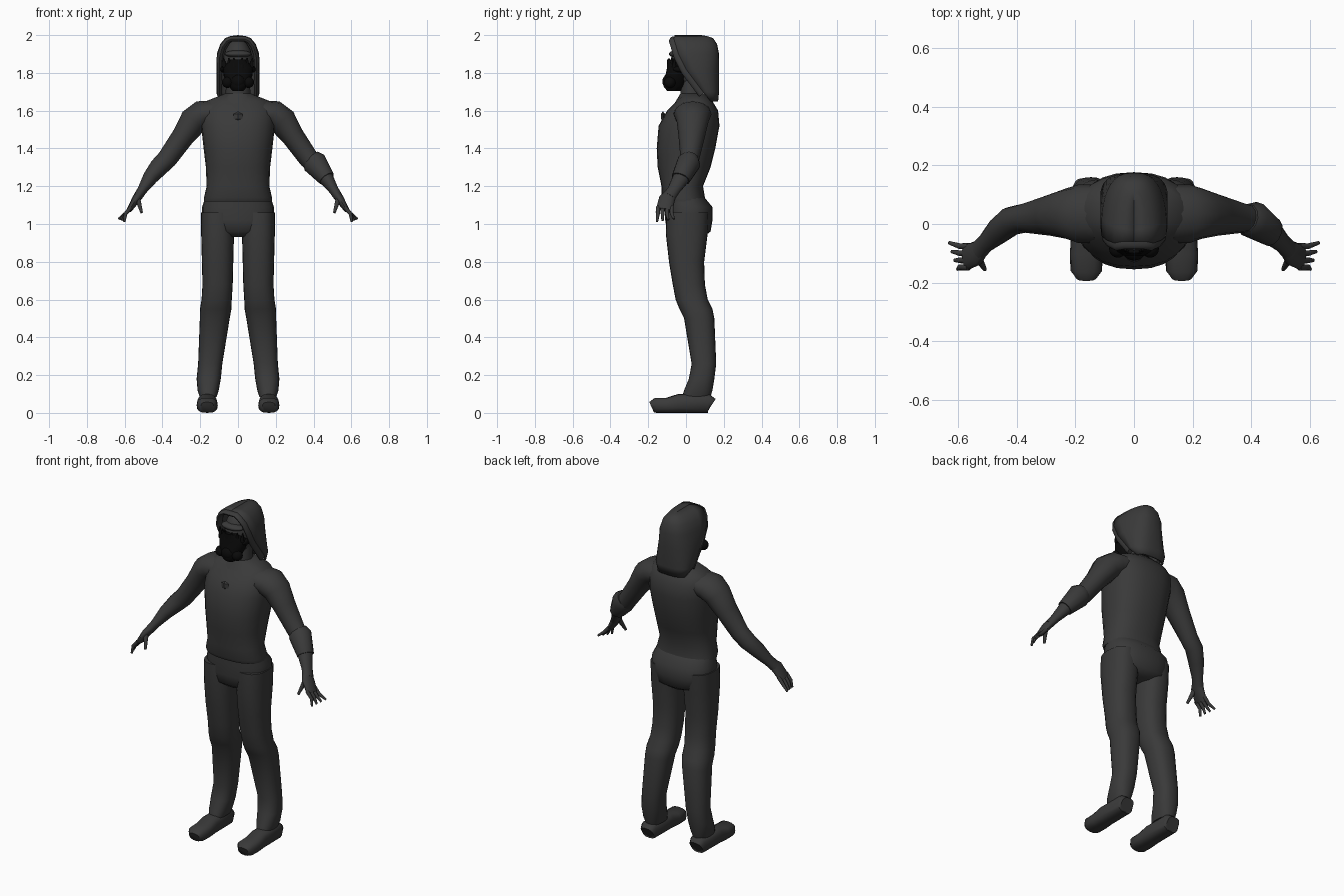
import bpy, math
from mathutils import Vector

cube = bpy.data.objects.get("Cube")
if cube:
    bpy.data.objects.remove(cube, do_unlink=True)


def material(name, value):
    mat = bpy.data.materials.new(name)
    mat.use_nodes = True
    colour = (value, value, value, 1)
    mat.diffuse_color = colour
    mat.node_tree.nodes["Principled BSDF"].inputs["Base Color"].default_value = colour
    return mat


CLOTH = material("charcoal cloth", .042)
BLACK = material("mask black", .003)


def skin(name, rows, mat=CLOTH, closed=True):
    """Join rows of points into a surface, capping closed ones."""
    count = len(rows[0])
    verts = [point for row in rows for point in row]
    faces = []
    for start in range(0, len(verts) - count, count):
        for i in range(count if closed else count - 1):
            j = (i + 1) % count
            faces.append((start + i, start + j, start + count + j, start + count + i))
    if closed:
        faces.append(tuple(reversed(range(count))))
        faces.append(tuple(range(len(verts) - count, len(verts))))
    mesh = bpy.data.meshes.new(name)
    mesh.from_pydata(verts, [], faces)
    mesh.materials.append(mat)
    obj = bpy.data.objects.new(name, mesh)
    bpy.context.collection.objects.link(obj)
    bpy.ops.object.select_all(action="DESELECT")
    obj.select_set(True)
    bpy.context.view_layer.objects.active = obj
    bpy.ops.object.mode_set(mode="EDIT")
    bpy.ops.mesh.select_all(action="SELECT")
    bpy.ops.mesh.normals_make_consistent(inside=False)
    bpy.ops.object.mode_set(mode="OBJECT")
    bpy.ops.object.shade_smooth_by_angle(angle=math.radians(50))
    return obj


def soften(value, power):
    return math.copysign(abs(value) ** power, value)


def oval(count, power):
    """Unit outline: round at power one, boxier below it."""
    angles = [math.tau * i / count for i in range(count)]
    return [(soften(math.cos(t), power), soften(math.sin(t), power)) for t in angles]


def stack(name, levels, centre=0, mat=CLOTH, count=24, power=.85):
    """Level rings given as height, half width, front and back."""
    rows = []
    for z, width, front, back in levels:
        middle, depth = (front + back) / 2, (back - front) / 2
        rows.append([(centre + u * width, middle + v * depth, z) for u, v in oval(count, power)])
    return skin(name, rows, mat)


def tube(name, rings, mat=CLOTH, count=12, side=1, axis=(0, 1, 0), power=1):
    """Rings of x, y, z, radius along the axis and radius across, along a path."""
    points = [Vector((side * x, y, z)) for x, y, z, *radii in rings]
    rows = []
    for i, (point, ring) in enumerate(zip(points, rings)):
        along = (points[min(i + 1, len(points) - 1)] - points[max(i - 1, 0)]).normalized()
        wide = Vector(axis)
        wide = (wide - along * wide.dot(along)).normalized()
        tall = along.cross(wide)
        wide, tall = wide * ring[-2], tall * ring[-1]
        rows.append([point + wide * u + tall * v for u, v in oval(count, power)])
    return skin(name, rows, mat)


def ball(name, centre, size, mat=CLOTH, segments=20):
    bpy.ops.mesh.primitive_uv_sphere_add(segments=segments, ring_count=segments // 2,
                                         location=centre)
    obj = bpy.context.object
    obj.name = name
    obj.scale = size
    obj.data.materials.append(mat)
    bpy.ops.object.shade_smooth_by_angle(angle=math.radians(50))
    return obj


# Shirt, with a loose hem over the trousers
stack("shirt", [
    (1.12, .18, -.12, .1), (1.14, .18, -.13, .1), (1.2, .166, -.13, .09),
    (1.3, .17, -.15, .13), (1.4, .182, -.155, .155), (1.52, .195, -.145, .177),
    (1.6, .195, -.1, .17), (1.65, .17, -.05, .14), (1.69, .07, -.02, .1)])

# Trousers seat
stack("trousers_seat", [
    (.93, .06, -.06, .09), (.96, .17, -.1, .13), (1.02, .19, -.11, .14),
    (1.09, .19, -.11, .14), (1.15, .17, -.11, .09)])

# Neck, head and brow
tube("neck", [(0, .03, 1.62, .06, .07), (0, .03, 1.8, .06, .06)])
ball("head", (0, .02, 1.85), (.08, .1, .13))
ball("brow", (0, -.05, 1.9), (.07, .04, .02))

# Hood: open arcs stacked from the nape to the crown
hood_levels = [
    (1.65, .085, .13, .165), (1.7, .11, .09, .17), (1.82, .11, 0, .17),
    (1.9, .107, -.04, .17), (1.95, .09, -.055, .16), (1.98, .065, -.065, .14),
    (1.99, .04, -.06, .11), (1.995, 0, -.06, .08)]
steps = 18
hood_rows = []
for z, width, front, back in hood_levels:
    angles = [math.pi * i / steps for i in range(steps + 1)]
    hood_rows.append([(width * soften(math.cos(t), .75),
                       front + (back - front) * soften(math.sin(t), .75), z) for t in angles])
hood = skin("hood", hood_rows, closed=False)
shell = hood.modifiers.new("thickness", "SOLIDIFY")
shell.thickness = .01
shell.offset = 0

# Folded rim around the face opening
left_rim = [(width, front, z) for z, width, front, back in hood_levels[1:-1]]
right_rim = [(-x, y, z) for x, y, z in reversed(left_rim)]
tube("hood_rim", [(x * .9, y, z - .01, .026, .014) for x, y, z in left_rim + right_rim])

# Breathing mask: shell and muzzle
stack("mask_shell", [
    (1.705, .03, -.1, -.03), (1.73, .05, -.12, 0), (1.78, .075, -.11, .01),
    (1.83, .08, -.1, .01), (1.87, .04, -.1, -.03)], mat=BLACK)
ball("muzzle_filter", (0, -.09, 1.755), (.04, .035, .04), BLACK)

# Neckerchief draped to a point at the chest
scarf_rows = []
for z, width, front, back, drop in ((1.63, .125, -.095, .12, .035),
                                    (1.66, .11, -.06, .115, .02), (1.69, .07, -.03, .1, 0)):
    middle, depth = (front + back) / 2, (back - front) / 2
    scarf_rows.append([(u * width, middle + v * depth, z - drop * max(0, -v) ** 3)
                       for u, v in oval(24, 1)])
skin("neckerchief", scarf_rows)

# Diamond pendant
ball("pendant", (0, -.122, 1.57), (.027, .012, .027), segments=4)

# Paired parts
for side, label in ((1, "left"), (-1, "right")):
    # Mask canister, strap and claw-like top plates
    ball(label + "_mask_canister", (side * .055, -.085, 1.75), (.03, .03, .03), BLACK)
    ball(label + "_mask_strap", (side * .08, -.01, 1.82), (.014, .06, .018), BLACK)
    for k in range(3):
        x, y = .02 + k * .025, k * .014 - .09
        tube(f"{label}_mask_claw_{k}", [(x, y, 1.83, .012, .014), (x * 1.1, y, 1.88, .003, .003)],
             BLACK, side=side)

    # Trouser leg, flared below the knee
    stack(label + "_trouser_leg", [
        (.085, .045, -.02, .13), (.12, .056, -.01, .14), (.18, .064, .015, .15),
        (.26, .064, .03, .16), (.5, .079, -.01, .15), (.55, .083, -.035, .14),
        (.6, .08, -.055, .115), (.68, .08, -.07, .1), (.8, .083, -.09, .096),
        (.95, .087, -.107, .115), (1.06, .087, -.105, .12)], centre=0).name += ""
    leg = bpy.context.object
    for vert in leg.data.vertices:
        vert.co.x += side * (.108 + .05 * max(0, min(1, (.65 - vert.co.z) / .5)))

    # Shoe, from heel to toe
    tube(label + "_shoe", [(.163, y, height, width, height) for y, width, height in (
        (.135, .04, .04), (.12, .05, .05), (-.04, .052, .05), (-.1, .056, .04),
        (-.16, .054, .04), (-.182, .035, .03))],
        count=16, side=side, axis=(1, 0, 0), power=.75)

    # Arm from shoulder to wrist
    tube(label + "_arm", [
        (.13, .035, 1.59, .1, .065), (.19, .035, 1.58, .1, .075), (.235, .035, 1.545, .085, .076),
        (.29, .03, 1.465, .07, .06), (.375, .02, 1.345, .05, .053), (.42, .01, 1.3, .05, .05),
        (.465, -.025, 1.245, .046, .04), (.507, -.065, 1.18, .034, .026),
        (.53, -.09, 1.145, .036, .024)], side=side)

    # Hand
    tube(label + "_palm", [
        (.515, -.075, 1.165, .03, .022), (.537, -.1, 1.135, .043, .023),
        (.575, -.115, 1.075, .044, .014)], side=side)
    for k in range(4):
        y, tip = k * .024 - .148, .602 + .01 * k
        tube(f"{label}_finger_{k}", [
            (.565, y, 1.09, .011, .011), (.595, y, 1.055, .01, .01),
            (tip, y + (k - 1) * .006, 1.012 + k * .005, .006, .006)], side=side)
    tube(label + "_thumb", [(.53, -.12, 1.13, .016, .014), (.51, -.155, 1.06, .007, .007)],
         side=side)

# Bracer worn on one forearm only
tube("bracer", [(.385, .02, 1.345, .05, .054), (.405, .015, 1.325, .064, .066),
                (.47, -.028, 1.24, .051, .045)])
